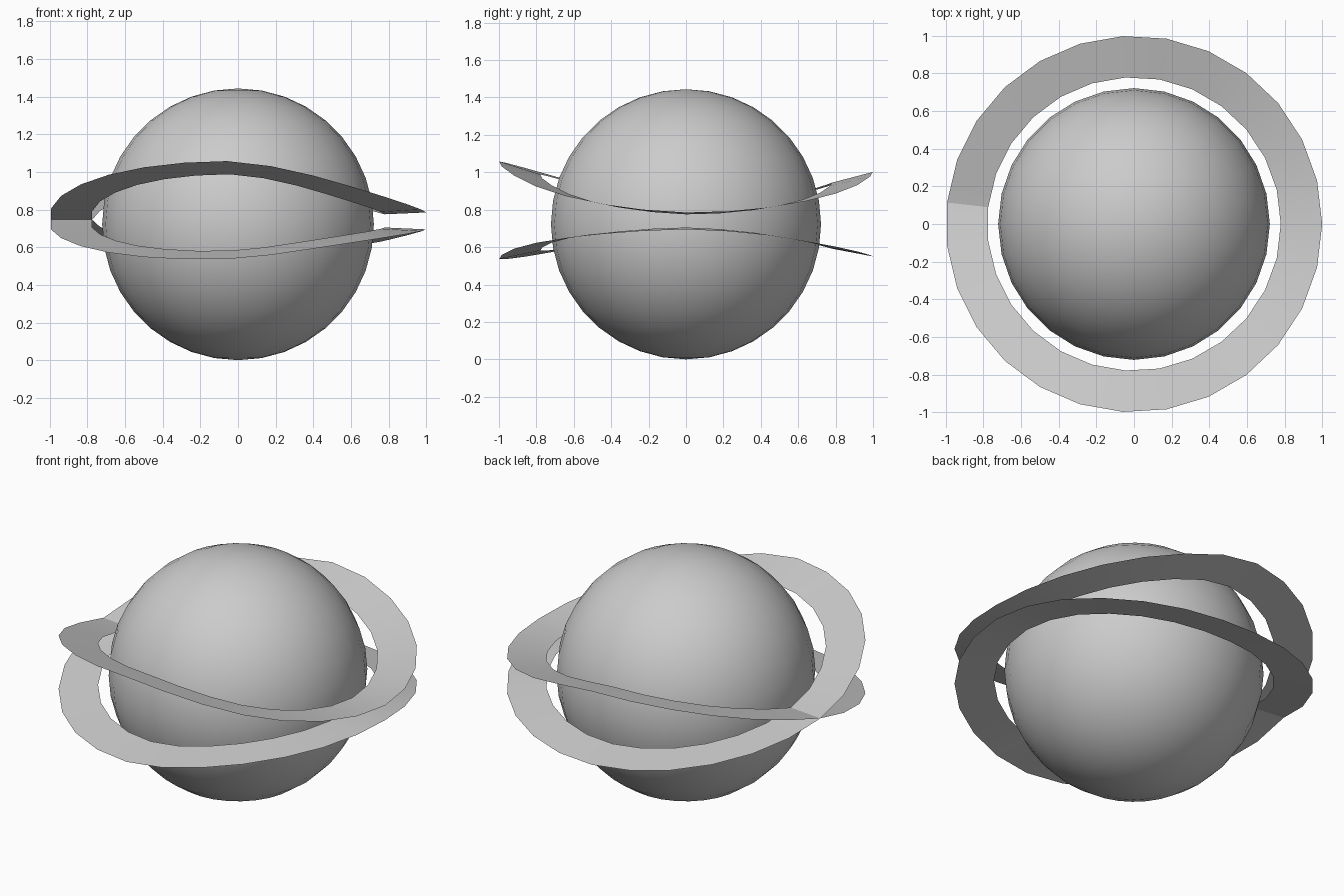
import bpy, bmesh, math

if "Cube" in bpy.data.objects:
    bpy.data.objects.remove(bpy.data.objects["Cube"])

# planet ball
bpy.ops.mesh.primitive_uv_sphere_add(segments=28, ring_count=18, radius=0.722, location=(0, 0, 0.722))
ball = bpy.context.object
ball.name = "planet_ball"
bpy.ops.object.shade_smooth()

# outer-edge heights of the band, every 22.5 degrees over two full turns
# (starts at the right, runs by the front; the turns cross on the left)
HEIGHTS = [
    0.785, 0.82, 0.89, 0.985, 1.055, 1.04, 0.98, 0.885,
    0.775, 0.69, 0.62, 0.57, 0.55, 0.575, 0.62, 0.67,
    0.695, 0.675, 0.64, 0.59, 0.54, 0.54, 0.575, 0.64,
    0.72, 0.82, 0.91, 0.975, 1.0, 0.935, 0.86, 0.805]
R_OUT, R_IN, Z_MID, STEPS = 1.0, 0.78, 0.74, 54


def height(u):
    """Closed Catmull-Rom interpolation, u in 0..1."""
    n = len(HEIGHTS)
    i, f = int(u * n), (u * n) % 1
    a, b, c, d = (HEIGHTS[(i + k) % n] for k in (-1, 0, 1, 2))
    return b + 0.5 * f * (c - a + f * (2*a - 5*b + 4*c - d + f * (3*(b - c) + d - a)))


# double-wound ring band
bm = bmesh.new()
rows = []
for s in range(STEPS):
    u = s / STEPS
    t = u * 4 * math.pi
    z = height(u)
    rows.append([bm.verts.new((r * math.cos(t), -r * math.sin(t), Z_MID + (z - Z_MID) * r / R_OUT))
                 for r in (R_IN, R_OUT)])
for s in range(STEPS):
    (i0, o0), (i1, o1) = rows[s], rows[(s + 1) % STEPS]
    bm.faces.new((i0, i1, o1, o0))
mesh = bpy.data.meshes.new("ring_band")
bm.to_mesh(mesh)
bm.free()
ring = bpy.data.objects.new("ring_band", mesh)
bpy.context.collection.objects.link(ring)
for p in mesh.polygons:
    p.use_smooth = True
